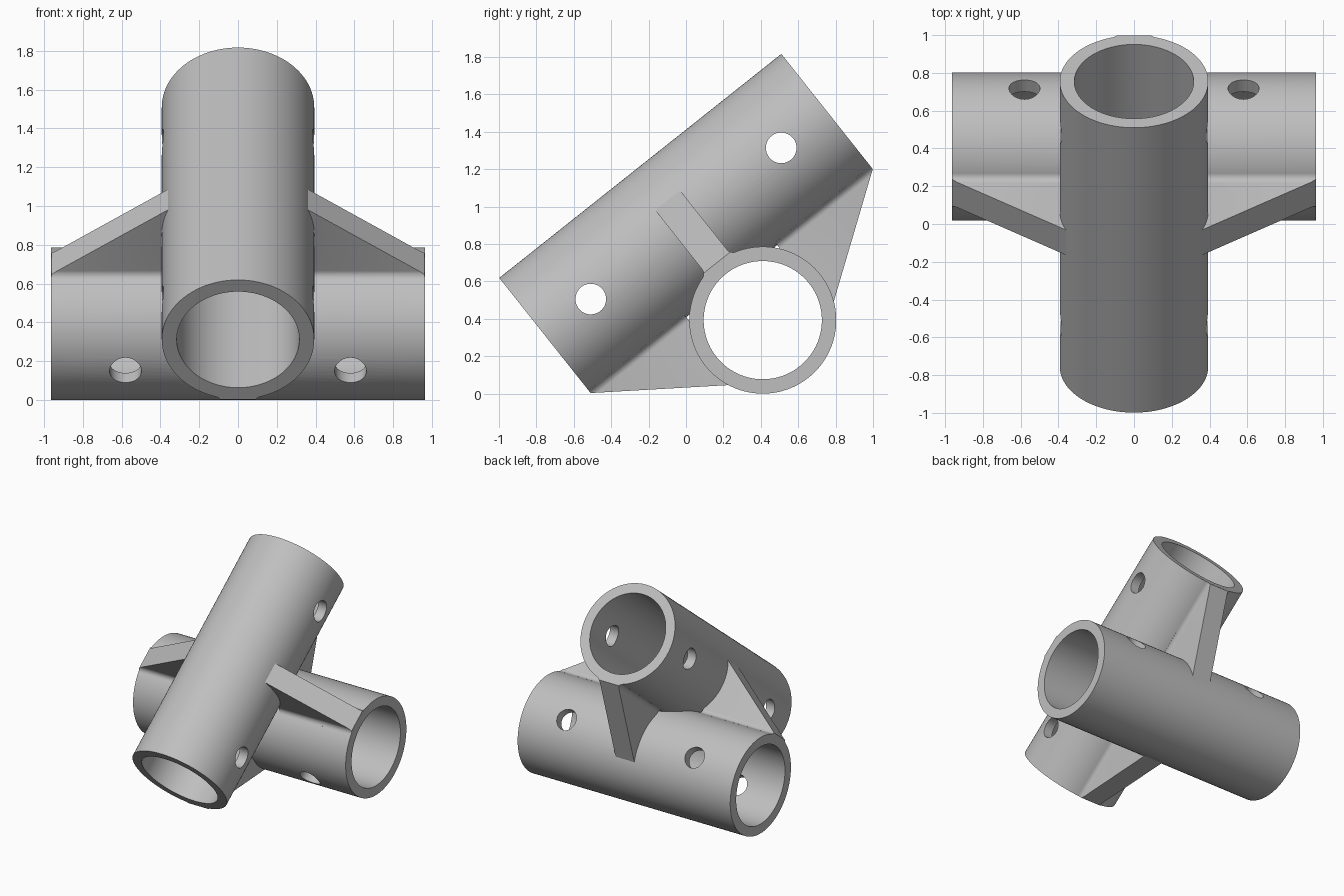
import bpy, bmesh, math
from mathutils import Matrix, Vector

if "Cube" in bpy.data.objects:
    bpy.data.objects.remove(bpy.data.objects["Cube"])

R, BORE, HALF = 0.393, 0.316, 0.963      # tube radii and half length
GAP = 0.66                               # distance between the tube axes
TILT = math.radians(38.45)
RIB, FILLET = 0.085, 0.04                # rib half thickness, base fillet

grey = bpy.data.materials.new("plain grey")
grey.diffuse_color = (0.52, 0.52, 0.52, 1)
grey.use_nodes = True
grey.node_tree.nodes["Principled BSDF"].inputs["Base Color"].default_value = grey.diffuse_color


def make_object(name, bm, matrix):
    bmesh.ops.recalc_face_normals(bm, faces=bm.faces[:])
    bm.transform(matrix)
    mesh = bpy.data.meshes.new(name)
    bm.to_mesh(mesh)
    bm.free()
    mesh.materials.append(grey)
    ob = bpy.data.objects.new(name, mesh)
    bpy.context.collection.objects.link(ob)
    return ob


def rod(name, radius, length, matrix, sides=96):
    """Solid cylinder along its local x axis."""
    bm = bmesh.new()
    bmesh.ops.create_cone(bm, cap_ends=True, segments=sides, radius1=radius,
                          radius2=radius, depth=length,
                          matrix=Matrix.Rotation(math.pi / 2, 4, 'Y'))
    return make_object(name, bm, matrix)


def gusset(name, matrix):
    """Sloped rib standing on a tube along x, flared where it meets the tube."""
    cu = RIB + FILLET
    cw = math.sqrt((R + FILLET) ** 2 - cu ** 2)
    a0, a1 = math.pi, math.atan2(-cw, -cu) + 2 * math.pi
    side = [(RIB, 0.9)]
    for i in range(7):
        a = a0 + (a1 - a0) * i / 6
        side.append((cu + FILLET * math.cos(a), cw + FILLET * math.sin(a)))
    side.append((side[-1][0] * 0.92, side[-1][1] * 0.92))
    section = side + [(-u, w) for u, w in reversed(side)]
    bm = bmesh.new()
    face = bm.faces.new([bm.verts.new((0.31, u, w)) for u, w in section])
    out = bmesh.ops.extrude_face_region(bm, geom=[face])
    bmesh.ops.translate(bm, vec=(HALF - 0.0005 - 0.31, 0, 0),
                        verts=[v for v in out["geom"] if isinstance(v, bmesh.types.BMVert)])
    # cut the sloping top edge
    run, rise = HALF - 0.385, 0.80 - R
    cut = bmesh.ops.bisect_plane(bm, geom=bm.verts[:] + bm.edges[:] + bm.faces[:],
                                 plane_co=(HALF, 0, R), plane_no=Vector((rise, 0, run)),
                                 clear_outer=True)
    bmesh.ops.holes_fill(bm, edges=[e for e in bm.edges if e.is_boundary], sides=0)
    return make_object(name, bm, matrix)


def combine(target, other, operation):
    mod = target.modifiers.new(operation, 'BOOLEAN')
    mod.object, mod.operation, mod.solver = other, operation, 'EXACT'
    other.hide_render = True
    bpy.context.view_layer.objects.active = target
    bpy.ops.object.modifier_apply(modifier=mod.name)
    bpy.data.objects.remove(other)


# frames of the two crossing tubes: each has x along the tube, z to the other
lower = Matrix.Translation((0, 0, -GAP))
upper = Matrix.Rotation(math.pi / 2, 4, 'Z') @ Matrix.Rotation(math.pi, 4, 'X')
frames = [(lower, 0.58), (upper, 0.65)]

# solid tubes and ribs
connector = rod("cross_tube_connector", R, 2 * HALF, lower)
combine(connector, rod("upper_tube", R, 2 * HALF, upper), 'UNION')
for frame, _ in frames:
    for turn in (0, math.pi):
        combine(connector, gusset("gusset", frame @ Matrix.Rotation(turn, 4, 'Z')), 'UNION')

# bores and screw holes
for frame, offset in frames:
    combine(connector, rod("bore", BORE, 2 * HALF + 0.2, frame), 'DIFFERENCE')
for frame, offset in frames:
    for s in (-1, 1):
        place = frame @ Matrix.Translation((s * offset, 0, 0)) @ Matrix.Rotation(math.pi / 2, 4, 'Z')
        combine(connector, rod("screw_hole", 0.082, 1.0, place, 40), 'DIFFERENCE')

# tilt into place and shade
connector.data.transform(Matrix.Translation((0, 0, 0.909)) @ Matrix.Rotation(TILT, 4, 'X'))
low = min(v.co.z for v in connector.data.vertices)
connector.data.transform(Matrix.Translation((0, 0, -low)))
connector.select_set(True)
bpy.context.view_layer.objects.active = connector
bpy.ops.object.shade_smooth_by_angle(angle=math.radians(30))
